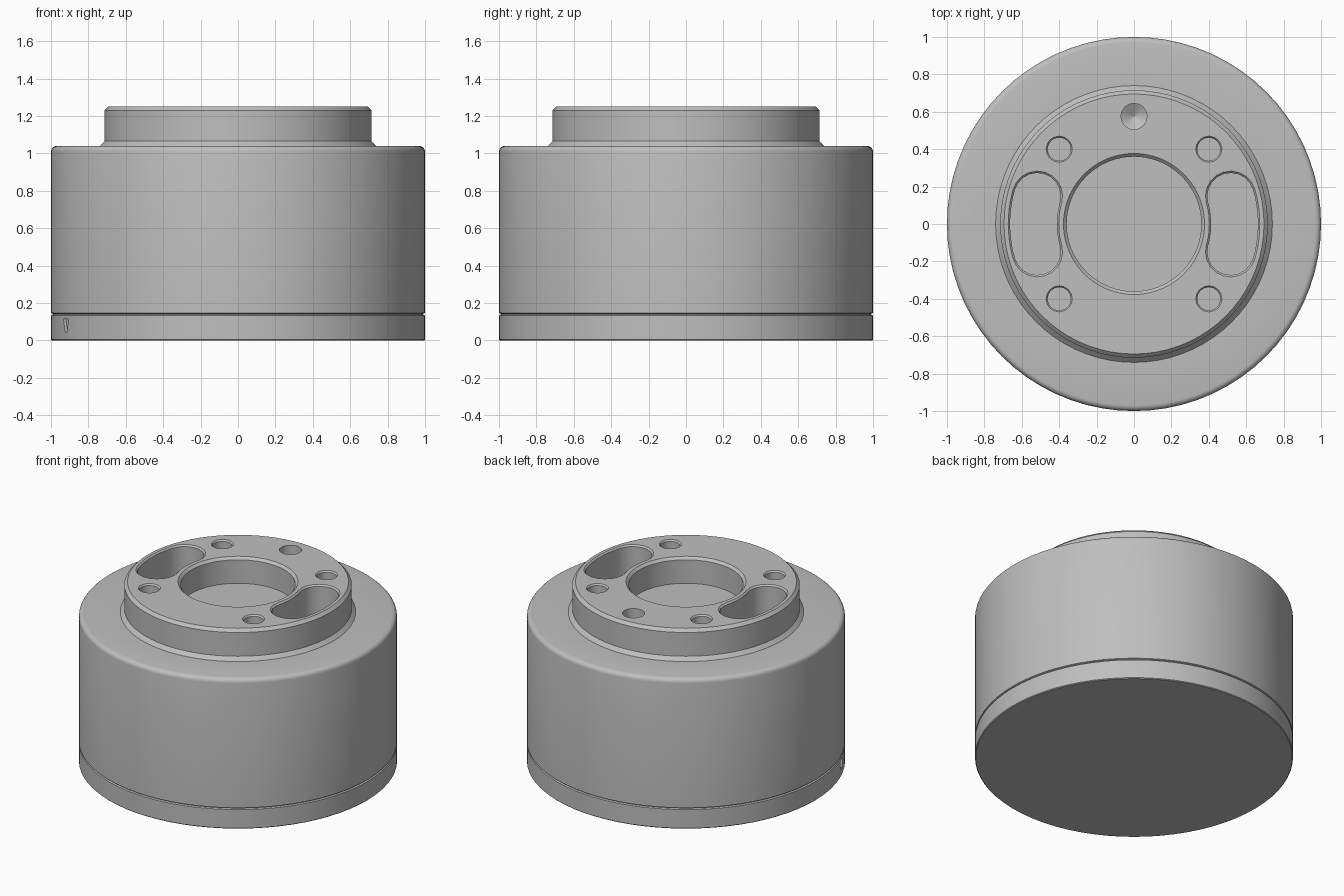
import bpy, bmesh
from math import sin, cos, pi, radians

cube = bpy.data.objects.get("Cube")
if cube:
    bpy.data.objects.remove(cube, do_unlink=True)

TOP = 1.25

grey = bpy.data.materials.new("plain_grey")
grey.use_nodes = True
COLOUR = (0.52, 0.52, 0.52, 1)
grey.diffuse_color = COLOUR
grey.node_tree.nodes["Principled BSDF"].inputs["Base Color"].default_value = COLOUR


def circle(r, z, n, cx=0, cy=0):
    return [(cx + r * cos(2 * pi * i / n), cy + r * sin(2 * pi * i / n), z) for i in range(n)]


def loft(bm, rings):
    """Skin rings of equal count and cap both ends."""
    loops = [[bm.verts.new(p) for p in ring] for ring in rings]
    n = len(loops[0])
    faces = [bm.faces.new(loops[0][::-1]), bm.faces.new(loops[-1])]
    for a, b in zip(loops, loops[1:]):
        for i in range(n):
            j = (i + 1) % n
            faces.append(bm.faces.new((a[i], a[j], b[j], b[i])))
    bmesh.ops.recalc_face_normals(bm, faces=faces)


def to_object(bm, name):
    mesh = bpy.data.meshes.new(name)
    bm.to_mesh(mesh)
    bm.free()
    ob = bpy.data.objects.new(name, mesh)
    bpy.context.collection.objects.link(ob)
    mesh.materials.append(grey)
    return ob


def kidney(side, half, z, mid=0.5375, sweep=radians(16), n=10):
    """Outline of a curved slot with round ends, centred on the x axis."""
    pts = []
    for i in range(n + 1):
        a = -sweep + 2 * sweep * i / n
        pts.append(((mid + half) * cos(a), (mid + half) * sin(a)))
    for end in (1, -1):
        a = end * sweep
        for i in range(1, n):
            t = a + pi * i / n + (0 if end == 1 else pi)
            pts.append((mid * cos(a) + half * cos(t), mid * sin(a) + half * sin(t)))
        if end == 1:
            for i in range(n + 1):
                b = sweep - 2 * sweep * i / n
                pts.append(((mid - half) * cos(b), (mid - half) * sin(b)))
    return [(side * x, side * y, z) for x, y in pts]


# Turned body: base band, groove, wall, rounded shoulder, raised boss, bore
profile = [(0.995, 0), (1, 0.005), (1, 0.134), (0.99, 0.138), (0.99, 0.142), (1, 0.146)]
for k in range(5):
    a = pi / 2 * k / 4
    profile.append((0.97 + 0.03 * cos(a), 1.01 + 0.03 * sin(a)))
profile += [(0.74, 1.04), (0.715, 1.065), (0.715, 1.23), (0.695, TOP),
            (0.377, TOP), (0.36, 1.233), (0.36, 1.07)]
bm = bmesh.new()
loft(bm, [circle(r, z, 72) for r, z in profile])
body = to_object(bm, "housing")

# Recesses, each with a fine chamfer at the rim
bm = bmesh.new()
for side in (1, -1):
    loft(bm, [kidney(side, 0.125, 1.04), kidney(side, 0.125, TOP - 0.01),
              kidney(side, 0.135, TOP), kidney(side, 0.135, TOP + 0.05)])
for sx in (1, -1):
    for sy in (1, -1):
        x, y = 0.4 * sx, 0.4 * sy
        loft(bm, [circle(r, z, 16, x, y) for r, z in
                  ((0.062, 1.1), (0.062, TOP - 0.01), (0.07, TOP), (0.07, TOP + 0.05))])
# Drilled hole with a conical floor
loft(bm, [circle(r, z, 16, 0, 0.575) for r, z in
          ((0.002, 1.14), (0.07, 1.18), (0.07, TOP + 0.05))])
# Small tapered notch in the base band
az = radians(203)
tx, ty = -sin(az), cos(az)
rings = []
for r in (0.985, 1.03):
    rings.append([(r * cos(az) + w * tx, r * sin(az) + w * ty, z) for w, z in
                  ((-0.012, 0.045), (0.012, 0.045), (0.035, 0.115), (-0.035, 0.115))])
loft(bm, rings)
cutter = to_object(bm, "recess_cutter")
cutter.hide_render = True

mod = body.modifiers.new("recesses", 'BOOLEAN')
mod.operation = 'DIFFERENCE'
mod.solver = 'EXACT'
mod.object = cutter
bpy.ops.object.select_all(action='DESELECT')
body.select_set(True)
bpy.context.view_layer.objects.active = body
bpy.ops.object.modifier_apply(modifier=mod.name)
bpy.data.objects.remove(cutter, do_unlink=True)
bpy.ops.object.shade_smooth_by_angle(angle=radians(30))
